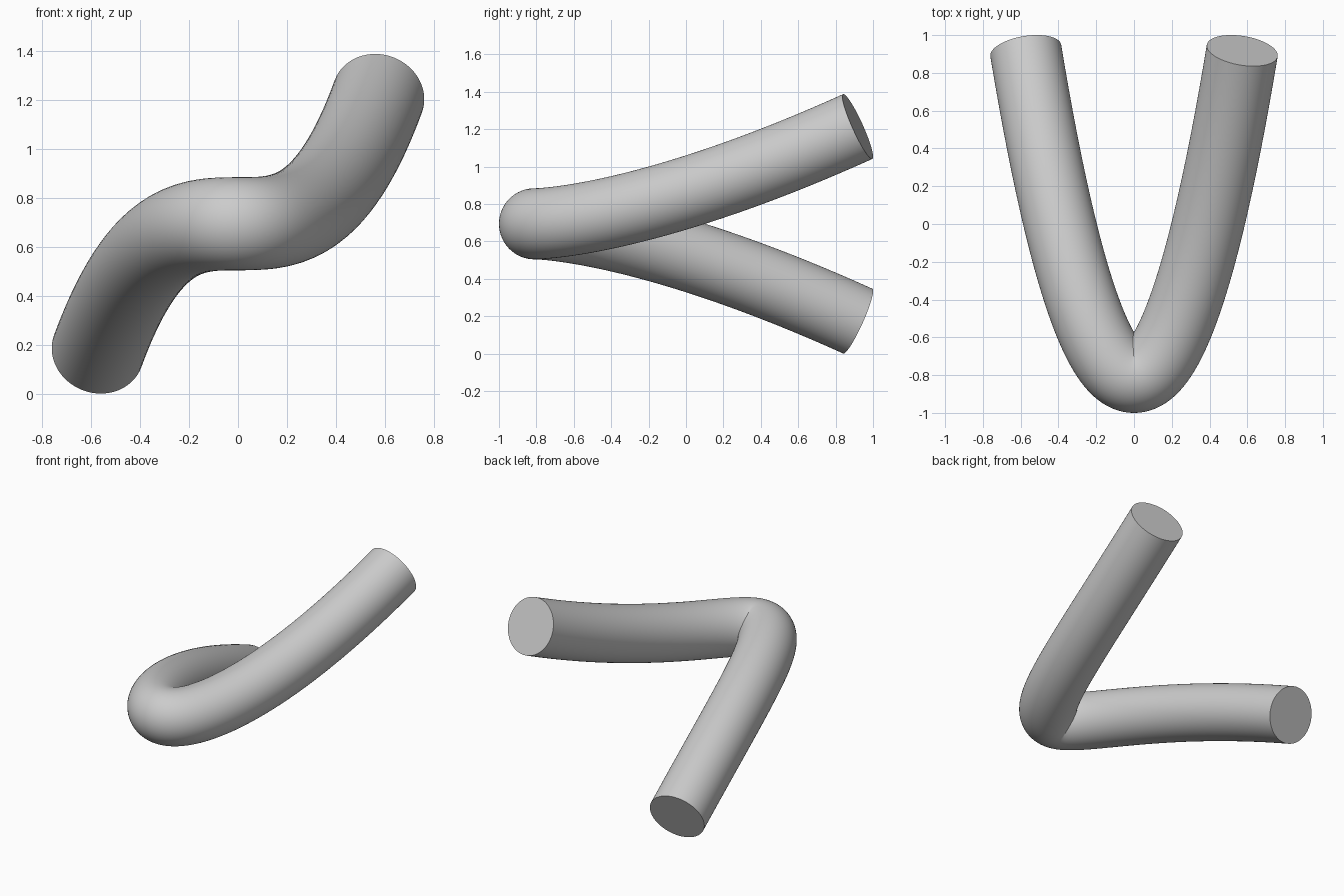
import bpy
import bmesh
from math import cos, sin, tau, radians
from mathutils import Vector

cube = bpy.data.objects.get("Cube")
if cube:
    bpy.data.objects.remove(cube, do_unlink=True)

RADIUS, STEPS, SIDES = 0.19, 160, 64
SPAN = Vector((0.573, 1.728, 0.52))
START = Vector((0, -0.81, 0.694))

grey = bpy.data.materials.new("light_grey")
grey.use_nodes = True
grey.diffuse_color = (0.6, 0.6, 0.6, 1)
grey.node_tree.nodes["Principled BSDF"].inputs["Base Color"].default_value = grey.diffuse_color


def centre(t):
    """Twisted cubic path of the tube."""
    return START + Vector((SPAN.x * t, SPAN.y * t**2, SPAN.z * t**3))


def ring(bm, t):
    """Circle of vertices square to the path."""
    tangent = Vector((SPAN.x, 2 * SPAN.y * t, 3 * SPAN.z * t**2)).normalized()
    side = tangent.cross(Vector((0, 0, 1))).normalized()
    up = side.cross(tangent)
    return [bm.verts.new(centre(t) + RADIUS * (cos(a) * side + sin(a) * up))
            for a in (tau * i / SIDES for i in range(SIDES))]


# Swept tube wall
bm = bmesh.new()
rings = [ring(bm, 2 * i / STEPS - 1) for i in range(STEPS + 1)]
for a, b in zip(rings, rings[1:]):
    for i in range(SIDES):
        j = (i + 1) % SIDES
        bm.faces.new((a[i], a[j], b[j], b[i]))

# Flat end caps
bm.faces.new(rings[0][::-1])
bm.faces.new(rings[-1])
if bm.calc_volume(signed=True) < 0:
    bmesh.ops.reverse_faces(bm, faces=bm.faces)

mesh = bpy.data.meshes.new("curved_tube")
bm.to_mesh(mesh)
bm.free()
mesh.materials.append(grey)
tube = bpy.data.objects.new("curved_tube", mesh)
bpy.context.collection.objects.link(tube)

# Smooth wall, sharp rims
bpy.ops.object.select_all(action="DESELECT")
tube.select_set(True)
bpy.context.view_layer.objects.active = tube
bpy.ops.object.shade_smooth_by_angle(angle=radians(40))
